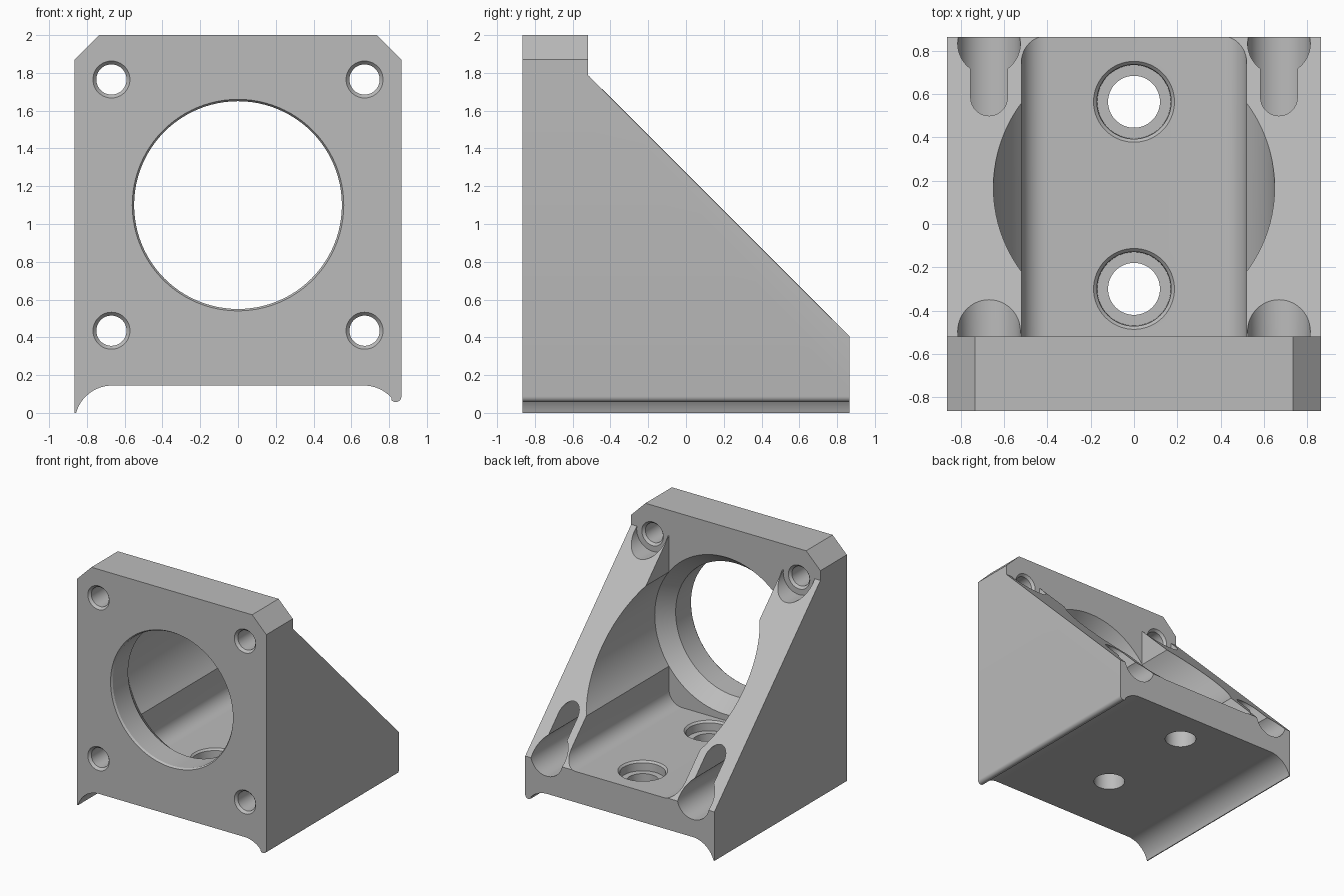
import bpy, bmesh
from math import sin, cos, radians, pi

if "Cube" in bpy.data.objects:
    bpy.data.objects.remove(bpy.data.objects["Cube"])

HALF = 0.865          # half width and half depth
BACK = -0.52          # rear plane of the front plate
FAR = 1.0             # where cutters leave the body
AXIS = 1.1            # height of the large bore
FLOOR = 0.40          # channel floor


def loft(name, rings):
    """Closed solid through matching rings of points."""
    bm = bmesh.new()
    loops = [[bm.verts.new(p) for p in ring] for ring in rings]
    for a, b in zip(loops, loops[1:]):
        for i in range(len(a)):
            j = (i + 1) % len(a)
            bm.faces.new((a[i], a[j], b[j], b[i]))
    bm.faces.new(loops[0])
    bm.faces.new(loops[-1])
    bmesh.ops.recalc_face_normals(bm, faces=bm.faces)
    mesh = bpy.data.meshes.new(name)
    bm.to_mesh(mesh)
    bm.free()
    obj = bpy.data.objects.new(name, mesh)
    bpy.context.collection.objects.link(obj)
    return obj


def arc(cx, cz, r, start, end, n=12):
    steps = [radians(start + (end - start) * i / n) for i in range(n + 1)]
    return [(cx + r * cos(a), cz + r * sin(a)) for a in steps]


def along_y(name, profile, y0, y1):
    return loft(name, [[(x, y, z) for x, z in profile] for y in (y0, y1)])


def turned(name, centre, axis, stations, n=64):
    """Solid of revolution from (position, radius) stations."""
    rings = []
    for t, r in stations:
        ring = []
        for i in range(n):
            u, v = r * cos(2 * pi * i / n), r * sin(2 * pi * i / n)
            if axis == "y":
                ring.append((centre[0] + u, t, centre[1] + v))
            else:
                ring.append((centre[0] + u, centre[1] + v, t))
        rings.append(ring)
    return loft(name, rings)


def cut(body, cutter):
    cutter.hide_render = True
    mod = body.modifiers.new("cut", "BOOLEAN")
    mod.operation = "DIFFERENCE"
    mod.solver = "EXACT"
    mod.object = cutter
    bpy.context.view_layer.objects.active = body
    bpy.ops.object.modifier_apply(modifier=mod.name)
    bpy.data.objects.remove(cutter)


# Body outline: chamfered top, coved underside, one sharp and one rounded foot
outline = [(-HALF, 0), (-HALF, 1.87), (-0.735, 2), (0.735, 2), (HALF, 1.87)]
outline += arc(0.835, 0.087, 0.03, 0, -135, 8)
outline += arc(0.665, -0.055, 0.2, 42, 90)
outline += arc(-0.665, -0.055, 0.2, 90, 164, 16)
bracket = along_y("motor_bracket", outline, -HALF, HALF)

# Sloped rear
slope = [(BACK, 1.79), (FAR, 1.79 - (FAR - BACK)), (FAR, 2.2), (BACK, 2.2)]
cut(bracket, loft("slope_cutter", [[(x, y, z) for y, z in slope] for x in (-FAR, FAR)]))

# Open channel with rounded floor corners
channel = [(-0.52, 1.9)] + arc(-0.4, FLOOR + 0.12, 0.12, 180, 270)
channel += arc(0.4, FLOOR + 0.12, 0.12, 270, 360) + [(0.52, 1.9)]
cut(bracket, along_y("channel_cutter", channel, BACK, FAR))

# Large bore flaring toward the rear
cut(bracket, turned("bore_cutter", (0, AXIS), "y",
                    [(-FAR, 0.56), (-HALF, 0.56), (-0.85, 0.55), (-0.65, 0.55),
                     (BACK, 0.65), (FAR, 0.65)], 96))

# Corner screw holes with rear head pockets, slots above the lower pair
for side in (-0.67, 0.67):
    for height in (0.435, 1.765):
        cut(bracket, turned("screw_cutter", (side, height), "y",
                            [(-FAR, 0.098), (-HALF, 0.098), (-0.845, 0.08),
                             (BACK - 0.02, 0.08), (BACK, 0.098),
                             (BACK, 0.145), (FAR, 0.145)], 48))
    slot = [(side - 0.085, 0.435), (side + 0.085, 0.435)]
    slot += arc(side, 0.685, 0.085, 0, 180, 16)
    cut(bracket, along_y("slot_cutter", slot, BACK, FAR))

# Counterbored floor holes
for y in (-0.3, 0.565):
    cut(bracket, turned("floor_hole_cutter", (0, y), "z",
                        [(-0.1, 0.12), (0.32, 0.12), (0.32, 0.17),
                         (FLOOR - 0.015, 0.172), (FLOOR, 0.187), (FLOOR + 0.05, 0.187)]))

# Single grey finish
grey = bpy.data.materials.new("plain_grey")
grey.use_nodes = True
colour = (0.5, 0.5, 0.5, 1)
grey.diffuse_color = colour
grey.node_tree.nodes["Principled BSDF"].inputs["Base Color"].default_value = colour
bracket.data.materials.clear()
bracket.data.materials.append(grey)
for face in bracket.data.polygons:
    face.material_index = 0

bpy.ops.object.select_all(action="DESELECT")
bracket.select_set(True)
bpy.context.view_layer.objects.active = bracket
bpy.ops.object.shade_smooth_by_angle(angle=radians(25))
